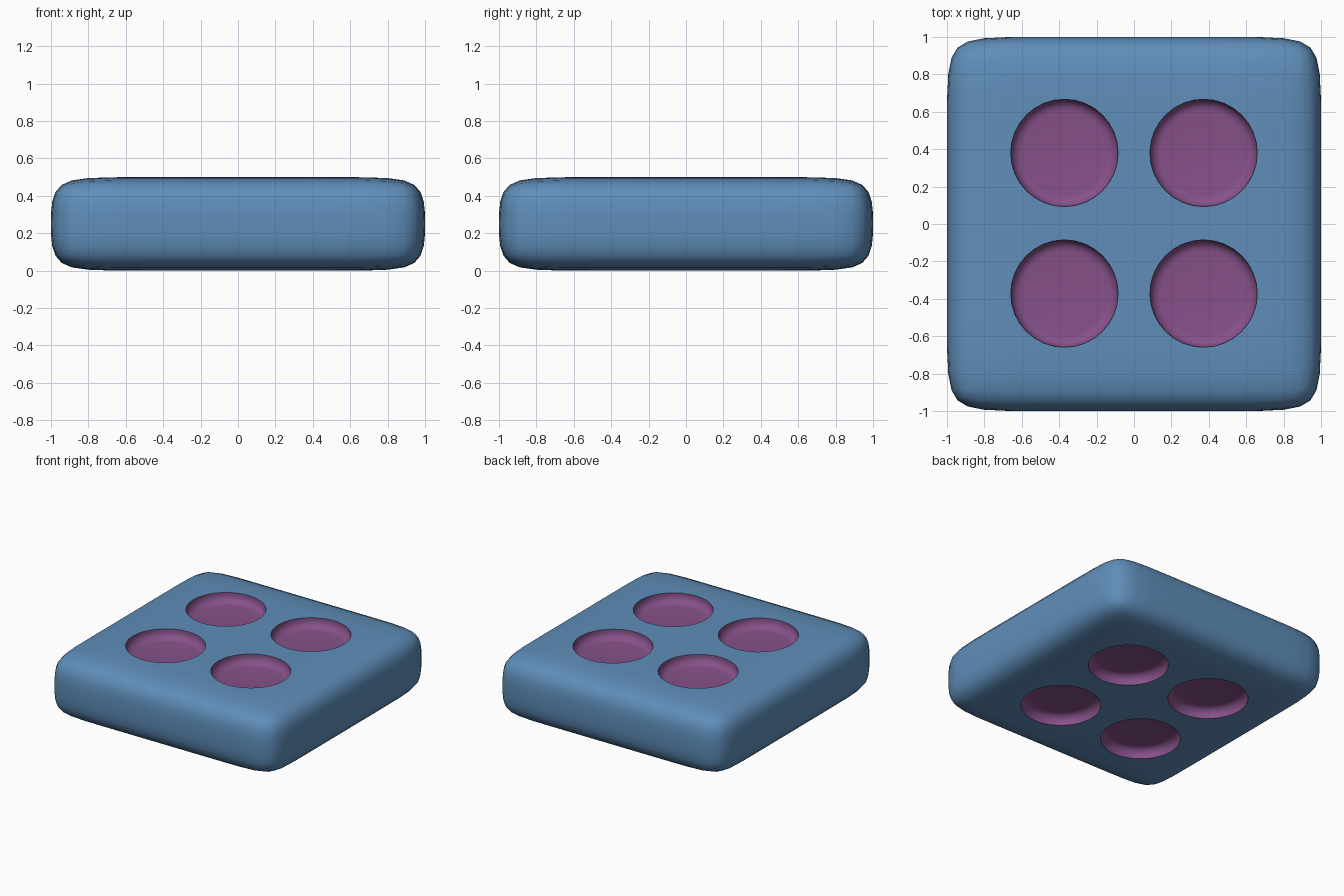
import bpy, bmesh, math

if "Cube" in bpy.data.objects:
    bpy.data.objects.remove(bpy.data.objects["Cube"])


def material(name, rgb):
    m = bpy.data.materials.new(name)
    m.diffuse_color = (*rgb, 1)
    m.use_nodes = True
    m.node_tree.nodes["Principled BSDF"].inputs["Base Color"].default_value = m.diffuse_color
    return m


def mesh_object(name, bm, mats):
    me = bpy.data.meshes.new(name)
    bmesh.ops.recalc_face_normals(bm, faces=bm.faces[:])
    bm.to_mesh(me)
    bm.free()
    for m in mats:
        me.materials.append(m)
    ob = bpy.data.objects.new(name, me)
    bpy.context.collection.objects.link(ob)
    return ob


blue = material("soft blue", (0.115, 0.27, 0.49))
purple = material("plum purple", (0.24, 0.082, 0.25))

# Slab cage: a box with support loops, rounded by subdivision
bm = bmesh.new()
bmesh.ops.create_cube(bm, size=2)
for v in bm.verts:
    v.co.z = 0.25 + v.co.z * 0.25
for co, no in [((s * 0.66, 0, 0), (1, 0, 0)) for s in (-1, 1)] + \
              [((0, s * 0.66, 0), (0, 1, 0)) for s in (-1, 1)] + \
              [((0, 0, 0.25), (0, 0, 1))]:
    bmesh.ops.bisect_plane(bm, geom=bm.verts[:] + bm.edges[:] + bm.faces[:],
                           plane_co=co, plane_no=no)
slab = mesh_object("slab", bm, [blue, purple])
sub = slab.modifiers.new("round", 'SUBSURF')
sub.levels = sub.render_levels = 2

# Dimple cutters: shallow dishes with a rounded floor edge, above and below
R, DEPTH, FILLET, N = 0.287, 0.075, 0.06, 32
profile = [(R - FILLET + FILLET * math.sin(a), FILLET * (1 - math.cos(a)))
           for a in (i * math.pi / 12 for i in range(7))] + [(R, 0.3)]
bm = bmesh.new()
for cx in (-0.372, 0.372):
    for cy in (-0.372, 0.38):
        for side in (-1, 1):
            rings = [[bm.verts.new((cx + r * math.cos(t), cy + r * math.sin(t),
                                    0.25 + side * (0.25 - DEPTH + h)))
                      for t in (j * math.tau / N for j in range(N))]
                     for r, h in profile]
            for a, b in zip(rings, rings[1:]):
                for j in range(N):
                    k = (j + 1) % N
                    bm.faces.new((a[j], a[k], b[k], b[j]))
            bm.faces.new(rings[0][::-1])
            bm.faces.new(rings[-1])
cutter = mesh_object("dimple_cutter", bm, [purple])
cutter.hide_render = True

cut = slab.modifiers.new("dimples", 'BOOLEAN')
cut.operation = 'DIFFERENCE'
cut.solver = 'EXACT'
cut.material_mode = 'TRANSFER'
cut.object = cutter

# Bake the modifiers, then smooth everything but the dimple rims
bpy.context.view_layer.objects.active = slab
slab.select_set(True)
for name in ("round", "dimples"):
    bpy.ops.object.modifier_apply(modifier=name)
bpy.data.objects.remove(cutter)
bpy.ops.object.shade_smooth_by_angle(angle=math.radians(40))
